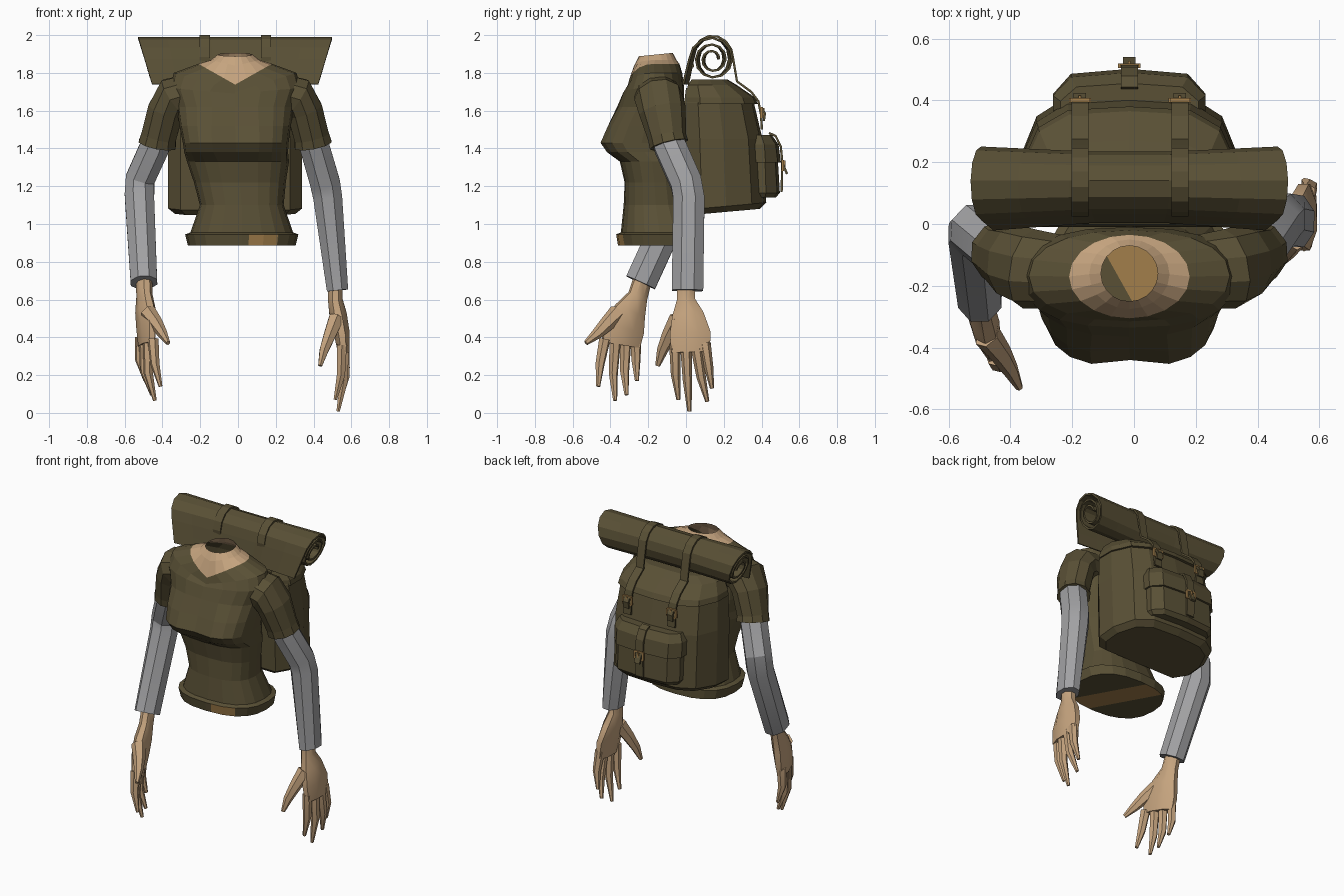
import bpy, bmesh, math
from mathutils import Vector, Matrix

CX = -0.015  # body centre line


def material(name, rgb):
    m = bpy.data.materials.new(name)
    m.diffuse_color = (*rgb, 1)
    return m


OLIVE = material("olive cloth", (0.10, 0.080, 0.036))
GREY = material("grey sleeve", (0.36, 0.36, 0.37))
SKIN = material("skin", (0.56, 0.37, 0.21))
TAN = material("tan leather", (0.36, 0.21, 0.07))


def finish(bm, name, mats, smooth=0):
    bmesh.ops.recalc_face_normals(bm, faces=bm.faces)
    me = bpy.data.meshes.new(name)
    bm.to_mesh(me)
    bm.free()
    ob = bpy.data.objects.new(name, me)
    bpy.context.collection.objects.link(ob)
    for m in mats:
        me.materials.append(m)
    if smooth:
        bpy.ops.object.select_all(action='DESELECT')
        ob.select_set(True)
        bpy.context.view_layer.objects.active = ob
        bpy.ops.object.shade_smooth_by_angle(angle=math.radians(smooth))
    return ob


def add_loft(bm, rings, caps=(True, True), closed=True):
    vs = [[bm.verts.new(p) for p in r] for r in rings]
    n = len(vs[0])
    for a, b in zip(vs, vs[1:]):
        for i in range(n if closed else n - 1):
            j = (i + 1) % n
            bm.faces.new((a[i], a[j], b[j], b[i]))
    if caps[0]:
        bm.faces.new(vs[0])
    if caps[1]:
        bm.faces.new(vs[-1])


def add_tube(bm, stations, n=8, ref=(0, 1, 0)):
    """stations: (x, y, z, half thickness, half breadth along ref)"""
    pts = [Vector(s[:3]) for s in stations]
    rings = []
    for i, s in enumerate(stations):
        t = (pts[min(i + 1, len(pts) - 1)] - pts[max(i - 1, 0)]).normalized()
        r = Vector(ref)
        v = (r - t * r.dot(t)).normalized()
        u = t.cross(v)
        rings.append([pts[i] + u * s[3] * math.cos(a) + v * s[4] * math.sin(a)
                      for a in (2 * math.pi * (k + 0.5) / n for k in range(n))])
    add_loft(bm, rings)


def tube(name, stations, mat, n=8, smooth=0):
    bm = bmesh.new()
    add_tube(bm, stations, n)
    return finish(bm, name, [mat], smooth)


def body_ring(z, cx, hw, yf, yb, drop=0, p=0.8, n=20):
    out = []
    for k in range(n):
        a = 2 * math.pi * k / n
        c, s = math.cos(a), math.sin(a)
        px = math.copysign(abs(c) ** p, c) if abs(c) > 1e-6 else 0
        py = math.copysign(abs(s) ** p, s) if abs(s) > 1e-6 else 0
        y = (yf + yb) / 2 + py * (yb - yf) / 2
        if 1.36 < z < 1.55 and k == 15:
            y += 0.02  # centre crease of the chest
        out.append((cx + hw * px, y, z - (drop * (1 - abs(px)) if s < 0 else 0)))
    return out


# shirt body, with a tan band across the hem and underside
neckline = body_ring(1.848, CX, 0.195, -0.305, -0.035, 0.11, 1.0)
bm = bmesh.new()
add_loft(bm, [body_ring(*s) for s in (
    (0.885, 0.02, 0.285, -0.36, 0.09), (0.945, 0.02, 0.30, -0.37, 0.09),
    (0.955, 0.02, 0.272, -0.345, 0.065), (1.10, 0.02, 0.222, -0.33, 0.01),
    (1.22, 0.01, 0.243, -0.325, -0.01), (1.33, 0.0, 0.27, -0.35, -0.01),
    (1.38, -0.01, 0.275, -0.425, -0.01, 0, 0.7), (1.43, -0.012, 0.28, -0.46, -0.01, 0, 0.68),
    (1.52, CX, 0.295, -0.42, -0.01, 0, 0.72), (1.62, CX, 0.31, -0.365, -0.01),
    (1.72, CX, 0.345, -0.335, -0.01, 0.03), (1.80, CX, 0.325, -0.315, -0.02, 0.10, 0.9),
)] + [neckline], caps=(True, False))
band_n = Vector((1, 0.56, 0)).normalized()
band_edges = (Vector((0.05, -0.35, 0)), Vector((0.22, -0.35, 0)))
for co in band_edges:
    fs = [f for f in bm.faces if f.calc_center_median().z < 0.95]
    es = {e for f in fs for e in f.edges}
    vs = {v for f in fs for v in f.verts}
    bmesh.ops.bisect_plane(bm, geom=list(vs) + list(es) + fs, plane_co=co, plane_no=band_n, dist=1e-5)
for f in bm.faces:
    c = f.calc_center_median()
    inside = (c - band_edges[0]).dot(band_n) > 0 > (c - band_edges[1]).dot(band_n)
    if c.z < 0.948 and inside and (c.y < -0.2 or c.z < 0.89):
        f.material_index = 1
finish(bm, "shirt_body", [OLIVE, TAN])

# open neck filling the V neckline
bm = bmesh.new()
top = [(x, y, 1.888 + 0.1 * (y + 0.25)) for x, y, z in body_ring(1.89, CX, 0.092, -0.25, -0.07, 0, 1.0)]
add_loft(bm, [neckline, body_ring(1.868, CX, 0.13, -0.275, -0.05, 0.03, 1.0), top], caps=(False, False))
finish(bm, "neck", [SKIN])

# short sleeves
for side, s in (("left", 1), ("right", -1)):
    tube(side + "_short_sleeve", [(CX + s * x, y, z, a, b) for x, y, z, a, b in (
        (0.23, -0.155, 1.69, 0.11, 0.12), (0.325, -0.145, 1.67, 0.115, 0.13),
        (0.368, -0.125, 1.60, 0.10, 0.125), (0.405, -0.10, 1.46, 0.098, 0.102),
        (0.413, -0.09, 1.42, 0.104, 0.104))], OLIVE, 10)

# long grey undersleeves
tube("left_arm", [(0.37, -0.12, 1.52, 0.08, 0.085), (0.405, -0.085, 1.41, 0.085, 0.09),
                  (0.46, 0.0, 1.22, 0.086, 0.09), (0.475, 0.015, 1.14, 0.083, 0.09),
                  (0.527, 0.008, 0.648, 0.061, 0.09)], GREY, 8, 20)
tube("right_arm", [(-0.41, -0.12, 1.52, 0.08, 0.085), (-0.44, -0.085, 1.41, 0.085, 0.09),
                   (-0.517, -0.02, 1.24, 0.084, 0.09), (-0.522, -0.03, 1.15, 0.084, 0.09),
                   (-0.498, -0.24, 0.69, 0.076, 0.09)], GREY, 8, 20)


def hand(name, palm, fingers, thumb, ref):
    bm = bmesh.new()
    add_tube(bm, palm, 8, ref)
    for root, mid, tip in fingers:
        add_tube(bm, [(*root, 0.03, 0.031), (*mid, 0.025, 0.025), (*tip, 0.010, 0.011)], 6, ref)
    add_tube(bm, [(*p, r, r * 1.1) for p, r in zip(thumb, (0.045, 0.036, 0.027, 0.012))], 6, ref)
    finish(bm, name, [SKIN], 35)


# hands: palm, four fingers and thumb
hand("left_hand",
     [(0.515, 0.0, 0.70, 0.042, 0.05), (0.515, 0.0, 0.60, 0.042, 0.052), (0.53, 0.01, 0.52, 0.05, 0.09),
      (0.55, 0.022, 0.42, 0.045, 0.117), (0.56, 0.025, 0.32, 0.034, 0.11)],
     [((0.55, -0.058, 0.36), (0.545, -0.055, 0.20), (0.515, -0.04, 0.07)),
      ((0.56, 0.0, 0.35), (0.56, 0.008, 0.17), (0.53, 0.018, 0.008)),
      ((0.565, 0.055, 0.35), (0.568, 0.08, 0.19), (0.54, 0.113, 0.06)),
      ((0.56, 0.10, 0.37), (0.57, 0.12, 0.24), (0.55, 0.138, 0.13))],
     [(0.52, -0.04, 0.50), (0.485, -0.09, 0.41), (0.455, -0.125, 0.33), (0.435, -0.15, 0.25)], (0, 1, 0))
hand("right_hand",
     [(-0.498, -0.225, 0.72, 0.042, 0.05), (-0.495, -0.255, 0.62, 0.042, 0.055),
      (-0.49, -0.295, 0.54, 0.05, 0.09), (-0.485, -0.33, 0.45, 0.045, 0.12),
      (-0.485, -0.345, 0.36, 0.035, 0.112)],
     [((-0.45, -0.43, 0.39), (-0.44, -0.455, 0.26), (-0.41, -0.465, 0.14)),
      ((-0.475, -0.375, 0.37), (-0.475, -0.385, 0.21), (-0.44, -0.375, 0.065)),
      ((-0.495, -0.32, 0.37), (-0.495, -0.325, 0.22), (-0.455, -0.315, 0.095)),
      ((-0.515, -0.265, 0.40), (-0.52, -0.265, 0.28), (-0.49, -0.26, 0.17))],
     [(-0.475, -0.36, 0.53), (-0.43, -0.42, 0.47), (-0.40, -0.47, 0.42), (-0.37, -0.53, 0.37)], (-0.3, 1, 0))


def shell(name, half, sections):
    """Mirrored outline lofted upward; sections: z, x scale, front y, back y, slope"""
    outline = half + [(-x, y) for x, y in reversed(half) if x > 0]
    bm = bmesh.new()
    add_loft(bm, [[(CX + x * sx, yf + y * (yb - yf), z + k * (yf + y * (yb - yf))) for x, y in outline]
                  for z, sx, yf, yb, k in sections])
    return finish(bm, name, [OLIVE])


# backpack body, lid and pocket
pack = [(0.29, 0), (0.355, 0.2), (0.355, 0.5), (0.30, 0.82), (0.20, 0.97), (0, 1)]
shell("pack_body", pack, ((1.045, 0.9, 0.03, 0.39, 0.09), (1.075, 1, 0.0, 0.425, 0.09),
                          (1.45, 1, -0.01, 0.405, 0), (1.64, 0.96, -0.01, 0.36, 0),
                          (1.72, 0.86, 0.0, 0.28, 0)))
shell("pack_lid", pack, ((1.635, 0.985, 0.0, 0.38, 0), (1.67, 0.97, 0.0, 0.365, 0),
                         (1.735, 0.86, 0.01, 0.27, 0), (1.765, 0.66, 0.03, 0.22, 0)))
pocket = [(0.235, 0), (0.235, 0.5), (0.18, 0.9), (0, 1)]
shell("pack_pocket", pocket, ((1.14, 0.92, 0.36, 0.475, 0), (1.165, 1, 0.35, 0.497, 0),
                              (1.36, 1, 0.35, 0.485, 0)))
shell("pocket_flap", pocket, ((1.325, 1.05, 0.34, 0.502, 0), (1.42, 1.05, 0.34, 0.49, 0),
                              (1.47, 0.95, 0.34, 0.455, 0)))

# rolled blanket: a spiral sheet with a loose tail, pinched in the middle
RY, RZ = 0.14, 1.872
spiral = [(-0.015, 1.74), (0.0, 1.80)]
for i in range(31):
    a = math.pi - i * math.pi / 6
    r = 0.122 - 0.0029 * i
    spiral.append((RY + r * math.cos(a), RZ + r * math.sin(a)))
bm = bmesh.new()
rings = []
for u in (-1, -0.7, -0.38, -0.25, 0.25, 0.38, 0.7, 1):
    f = 1.0 - 0.16 * max(0, 1 - (abs(u) - 0.25) / 0.75)
    rings.append([(CX + u * (0.44 + 0.30 * (min(z, 2) - 1.74)), RY + (y - RY) * f, z) for y, z in spiral])
add_loft(bm, rings, (False, False), closed=False)
roll = finish(bm, "bedroll", [OLIVE])
mod = roll.modifiers.new("thickness", 'SOLIDIFY')
mod.thickness, mod.offset = 0.012, 0


def strap(name, x, w, path, t=0.012):
    bm = bmesh.new()
    add_loft(bm, [[(x - w / 2, y, z), (x + w / 2, y, z)] for y, z in path], (False, False), closed=False)
    m = finish(bm, name, [OLIVE]).modifiers.new("thickness", 'SOLIDIFY')
    m.thickness, m.offset = t, 0


def buckle(name, x, y, z, w=0.062, h=0.05):
    bm = bmesh.new()
    bars = [(0, 0, k * h / 2, w, 0.01) for k in (-1, 1)] + [(k * w / 2, 0, 0, 0.01, h) for k in (-1, 1)]
    bars.append((0, 0.008, 0, 0.008, h))
    for dx, dy, dz, bx, bz in bars:
        bmesh.ops.create_cube(bm, size=1, matrix=Matrix.Translation((x + dx, y + dy, z + dz))
                              @ Matrix.Diagonal((bx, 0.014, bz, 1)))
    finish(bm, name, [TAN])


# straps over the roll down to the buckles
loop = [(RY + 0.110 * math.cos(a), RZ + 0.124 * math.sin(a))
        for a in (math.radians(200 - 25 * i) for i in range(9))]
for side, x in (("left", 0.148), ("right", -0.175)):
    strap(side + "_roll_strap", x, 0.055,
          loop + [(0.27, 1.755), (0.345, 1.70), (0.383, 1.65), (0.397, 1.58), (0.402, 1.50)])
    buckle(side + "_buckle", x, 0.40, 1.59)
    strap(side + "_strap_end", x, 0.04, [(0.40, 1.615), (0.418, 1.585), (0.412, 1.545)])
strap("pocket_strap", CX, 0.055, [(0.44, 1.482), (0.475, 1.465), (0.502, 1.41), (0.51, 1.325), (0.506, 1.17)])
buckle("pocket_buckle", CX, 0.512, 1.31)
strap("pocket_strap_end", CX, 0.04, [(0.505, 1.335), (0.52, 1.30), (0.535, 1.265)])
